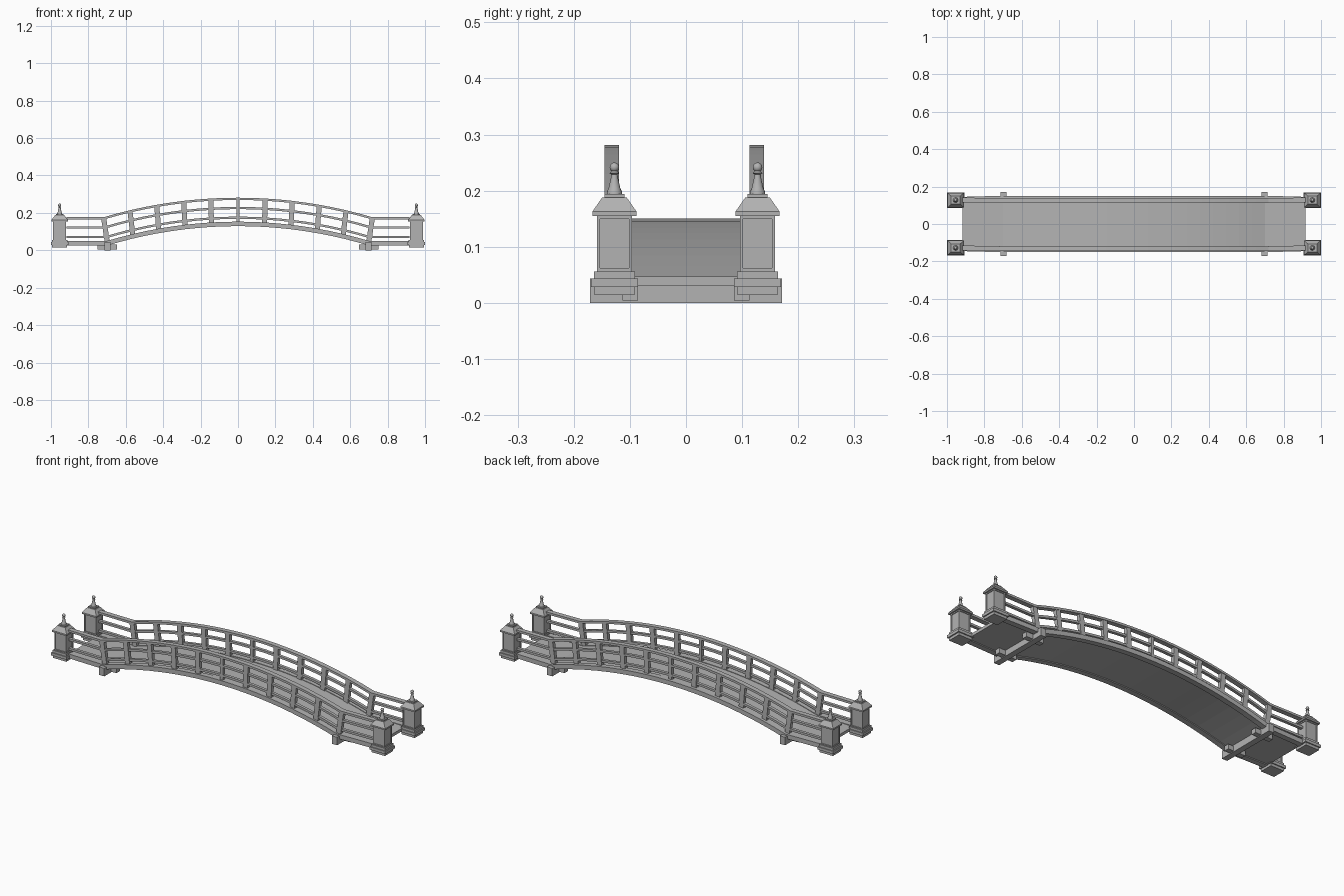
import bpy, bmesh, math
from mathutils import Matrix

if "Cube" in bpy.data.objects:
    bpy.data.objects.remove(bpy.data.objects["Cube"])

R, RISE, CROWN = 2.43, 0.103, 0.152      # deck arc radius, rise, crown height
A = math.acos(1 - RISE / R)              # half angle of the arch
END, SEGS = 0.918, 20
LEAN = 0.5                               # share of the arch angle the posts lean by

grey = bpy.data.materials.new("dark_grey")
grey.diffuse_color = (0.45, 0.45, 0.45, 1)
grey.use_nodes = True
grey.node_tree.nodes["Principled BSDF"].inputs["Base Color"].default_value = grey.diffuse_color


def finish(name, bm, smooth=False):
    bmesh.ops.recalc_face_normals(bm, faces=bm.faces)
    me = bpy.data.meshes.new(name)
    bm.to_mesh(me)
    bm.free()
    me.materials.append(grey)
    ob = bpy.data.objects.new(name, me)
    bpy.context.collection.objects.link(ob)
    if smooth:
        bpy.context.view_layer.objects.active = ob
        ob.select_set(True)
        bpy.ops.object.shade_smooth_by_angle(angle=math.radians(40))
        ob.select_set(False)
    return ob


def skin(bm, rings):
    vs = [[bm.verts.new(p) for p in r] for r in rings]
    n = len(vs[0])
    for a, b in zip(vs, vs[1:]):
        for i in range(n):
            bm.faces.new((a[i], a[(i + 1) % n], b[(i + 1) % n], b[i]))
    bm.faces.new(vs[0])
    bm.faces.new(vs[-1])


def arc_point(t, h):
    return (R * math.sin(t) + h * math.sin(t * LEAN),
            CROWN - R + R * math.cos(t) + h * math.cos(t * LEAN))


def bridge_strip(name, y, half, lo, hi, y_end=None):
    """Rectangular section following flat approach, arch, flat approach."""
    y_end = y if y_end is None else y_end
    rings = []

    def ring(p, q, yc):
        rings.append([(p[0], yc - half, p[1]), (p[0], yc + half, p[1]),
                      (q[0], yc + half, q[1]), (q[0], yc - half, q[1])])

    def flat(x):
        ring((x, arc_point(A, lo)[1]), (x, arc_point(A, hi)[1]), y_end)

    flat(-END)
    for i in range(SEGS + 1):
        t = -A + 2 * A * i / SEGS
        ring(arc_point(t, lo), arc_point(t, hi), y)
    flat(END)
    bm = bmesh.new()
    skin(bm, rings)
    return finish(name, bm)


def box(bm, size, centre, rot=None):
    m = Matrix.Translation(centre) @ (rot or Matrix()) @ Matrix.Diagonal((*size, 1))
    bmesh.ops.create_cube(bm, size=1, matrix=m)


# walking deck
bridge_strip("deck", 0, 0.126, -0.018, -0.002)

for s, side, yr in ((-1, "front", -0.132), (1, "back", 0.126)):
    # edge beams and the three rails, bending slightly in to the pillars
    bridge_strip(side + "_edge_beam", s * 0.136, 0.015, -0.023, 0.001, s * 0.130)
    for name, h, half in (("top_rail", 0.123, 0.013), ("middle_rail", 0.074, 0.008),
                          ("lower_rail", 0.022, 0.008)):
        bridge_strip(f"{side}_{name}", yr, half, h - 0.006, h + 0.006, s * 0.128)
    # leaning posts
    bm = bmesh.new()
    for i in range(-5, 6):
        t = A * i / 5
        x, z = arc_point(t, 0.055)
        box(bm, (0.017 if i == 0 else 0.027, 0.02, 0.135), (x, yr, z),
            Matrix.Rotation(t * LEAN, 4, 'Y'))
    finish(side + "_posts", bm)

# ground supports: a sleeper across, with two short lengthwise blocks
for s, side in ((-1, "left"), (1, "right")):
    bm = bmesh.new()
    box(bm, (0.032, 0.342, 0.043), (s * 0.697, 0, 0.0215))
    for y in (-0.0995, 0.0995):
        box(bm, (0.104, 0.028, 0.026), (s * 0.7, y, 0.017))
    finish(side + "_support", bm)

# corner pillars, a little deeper along the bridge than across it
for sx, nx in ((-1, "left"), (1, "right")):
    for sy, ny in ((-1, "front"), (1, "back")):
        cx, cy = sx * 0.9535, sy * 0.1275

        def rect(w, z):
            return [(cx + a * w, cy + b * w * 0.9, z)
                    for a, b in ((-1, -1), (1, -1), (1, 1), (-1, 1))]

        bm = bmesh.new()
        prof = [(.040, .014), (.040, .028), (.0465, .028), (.0465, .043), (.041, .043),
                (.041, .056), (.035, .056), (.035, .155), (.0435, .155), (.0435, .163),
                (.024, .188), (.020, .188), (.020, .194)]
        skin(bm, [rect(w, z) for w, z in prof])
        # recessed panels on the shaft
        bmesh.ops.recalc_face_normals(bm, faces=bm.faces)
        shaft = [f for f in bm.faces if abs(f.calc_center_median().z - 0.1055) < 0.005]
        bmesh.ops.inset_individual(bm, faces=shaft, thickness=0.008, depth=0)
        bmesh.ops.inset_individual(bm, faces=shaft, thickness=0.0005, depth=-0.003)
        finish(f"{nx}_{ny}_pillar", bm)

        # turned finial with ball
        bm = bmesh.new()
        fin = [(.0135, .193), (.0135, .198), (.0105, .204), (.0065, .222), (.0055, .229),
               (.0085, .231), (.0045, .235)]
        skin(bm, [[(cx + r * math.cos(k * math.pi / 8), cy + r * math.sin(k * math.pi / 8), z)
                   for k in range(16)] for r, z in fin])
        bmesh.ops.create_uvsphere(bm, u_segments=16, v_segments=10, radius=0.0085,
                                  matrix=Matrix.Translation((cx, cy, 0.2415)))
        finish(f"{nx}_{ny}_finial", bm, True)
